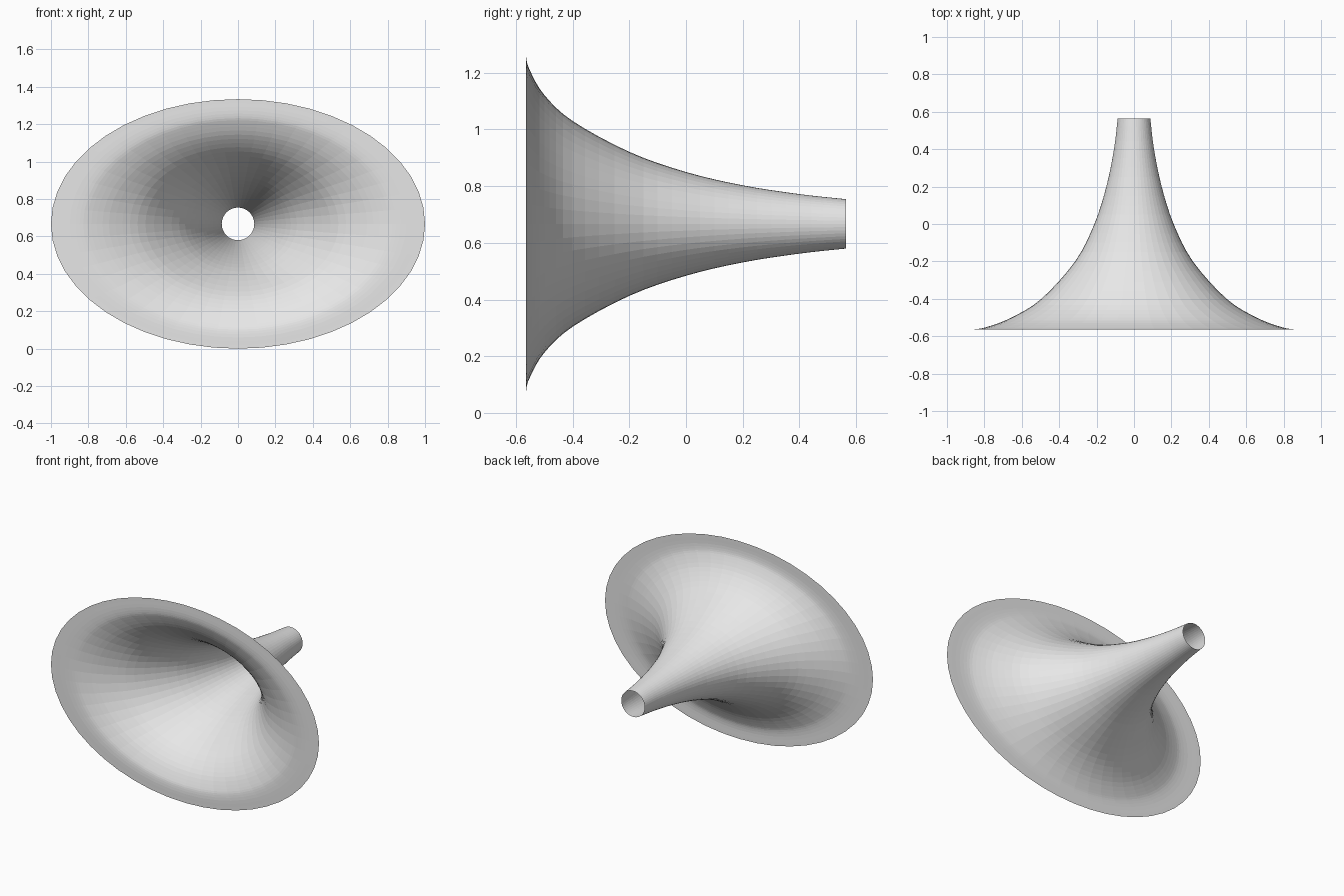
import bpy
import bmesh
import math
from mathutils import Vector

if "Cube" in bpy.data.objects:
    bpy.data.objects.remove(bpy.data.objects["Cube"], do_unlink=True)

SEGMENTS = 48
STEPS = 4
CENTRE_Z = 0.667

# Flare stations: depth, half width, half height (throat to mouth)
STATIONS = [Vector(p) for p in (
    (0.565, 0.087, 0.087),
    (0.4, 0.107, 0.105),
    (0.2, 0.148, 0.136),
    (0.0, 0.212, 0.183),
    (-0.2, 0.315, 0.254),
    (-0.4, 0.495, 0.363),
    (-0.5, 0.655, 0.455),
    (-0.55, 0.785, 0.54),
    (-0.564, 0.87, 0.59),
    (-0.565, 1.0, 0.667),
)]


def smooth_path(points, steps):
    """Spline through all points, with the ends extended in a straight line."""
    ext = [2 * points[0] - points[1], *points, 2 * points[-1] - points[-2]]
    path = []
    for a, b, c, d in zip(ext, ext[1:], ext[2:], ext[3:]):
        for i in range(steps):
            t = i / steps
            path.append(b + 0.5 * t * ((c - a) + t * (2 * a - 5 * b + 4 * c - d
                                                      + t * (3 * (b - c) + d - a))))
    return path + [points[-1]]


# Plain grey material
grey = bpy.data.materials.new("plain grey")
grey.use_nodes = True
colour = (0.8, 0.8, 0.8, 1)
grey.diffuse_color = colour
grey.node_tree.nodes["Principled BSDF"].inputs["Base Color"].default_value = colour

# Horn: thin open shell, round at the throat and elliptical at the mouth
bm = bmesh.new()
rings = []
for depth, half_w, half_h in smooth_path(STATIONS, STEPS):
    angles = [2 * math.pi * i / SEGMENTS for i in range(SEGMENTS)]
    rings.append([bm.verts.new((half_w * math.cos(a), depth,
                                CENTRE_Z + half_h * math.sin(a))) for a in angles])
for near, far in zip(rings, rings[1:]):
    for i in range(SEGMENTS):
        j = (i + 1) % SEGMENTS
        bm.faces.new((near[i], near[j], far[j], far[i]))
# Outward side of the shell faces away from the axis
bm.normal_update()
first = bm.faces[:][0]
if first.normal.x < 0:
    bmesh.ops.reverse_faces(bm, faces=bm.faces[:])

mesh = bpy.data.meshes.new("horn_flare")
bm.to_mesh(mesh)
bm.free()
mesh.materials.append(grey)
horn = bpy.data.objects.new("horn_flare", mesh)
bpy.context.collection.objects.link(horn)
